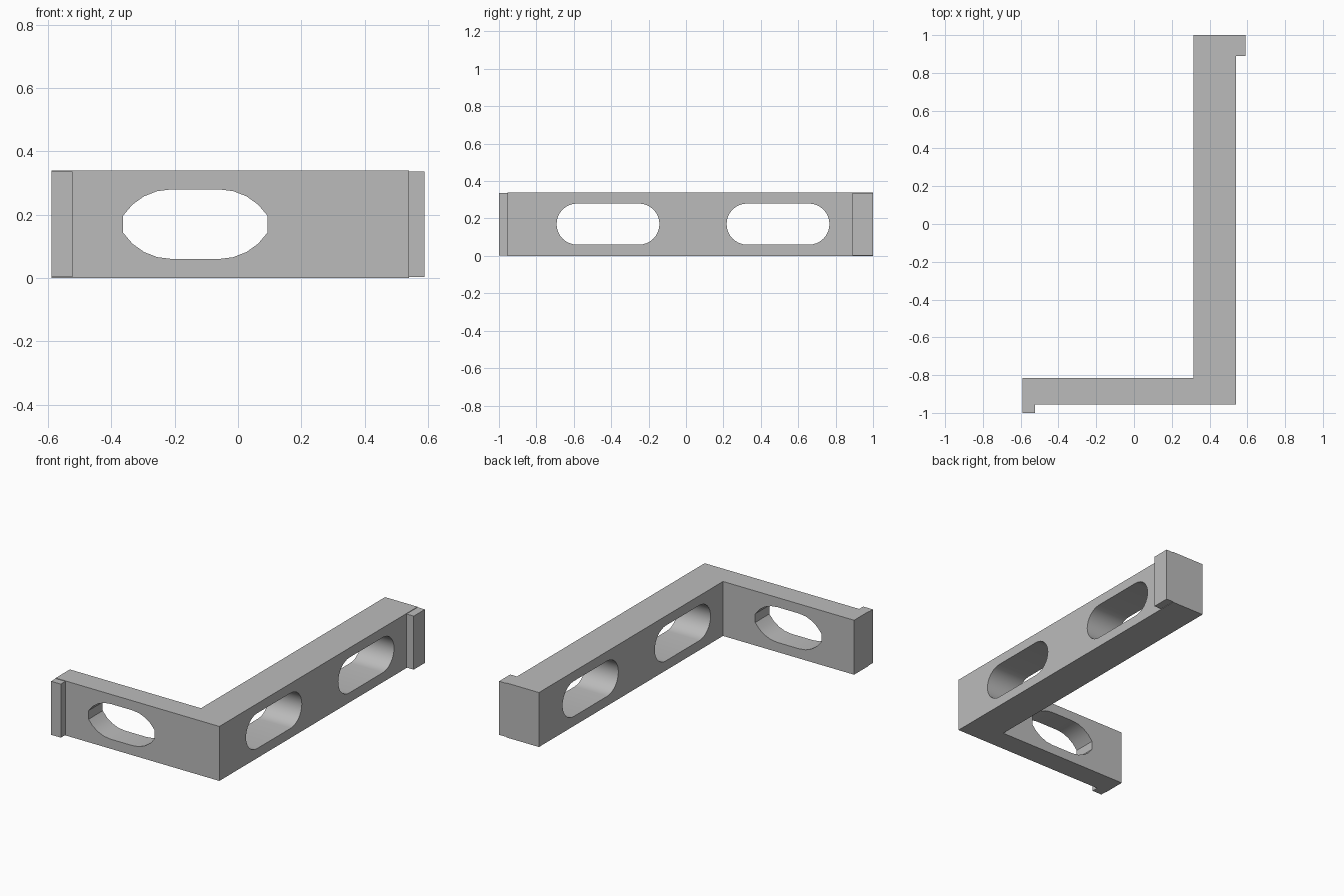
import bpy, bmesh, math
from mathutils import Matrix

cube = bpy.data.objects.get("Cube")
if cube:
    bpy.data.objects.remove(cube, do_unlink=True)

HEIGHT = 0.34
MID = 0.17

grey = bpy.data.materials.new("plain grey")
grey.use_nodes = True
grey.diffuse_color = (0.5, 0.5, 0.5, 1)
grey.node_tree.nodes["Principled BSDF"].inputs["Base Color"].default_value = (0.5, 0.5, 0.5, 1)


def prism(name, outline, low, high, matrix=Matrix()):
    """Extrude a flat outline along z, then place it with a matrix."""
    bm = bmesh.new()
    base = bm.faces.new([bm.verts.new((u, v, low)) for u, v in outline])
    top = bmesh.ops.extrude_face_region(bm, geom=[base])["geom"]
    moved = [g for g in top if isinstance(g, bmesh.types.BMVert)]
    bmesh.ops.translate(bm, verts=moved, vec=(0, 0, high - low))
    bmesh.ops.transform(bm, matrix=matrix, verts=bm.verts)
    bmesh.ops.recalc_face_normals(bm, faces=bm.faces)
    mesh = bpy.data.meshes.new(name)
    bm.to_mesh(mesh)
    bm.free()
    mesh.materials.append(grey)
    obj = bpy.data.objects.new(name, mesh)
    bpy.context.collection.objects.link(obj)
    return obj


def slot_outline(half_flat, radius, sweep, steps):
    """Slot with flat top and bottom; each corner is an arc of the given sweep."""
    corner = []
    for i in range(steps + 1):
        a = sweep * i / steps
        corner.append((half_flat + radius * math.sin(a),
                       0.11 - radius * (1 - math.cos(a))))
    right = corner + [(u, -v) for u, v in reversed(corner) if v > 0.001]
    if corner[-1][1] <= 0.001:
        right = corner + [(u, -v) for u, v in reversed(corner[:-1])]
    return right + [(-u, -v) for u, v in right]


# L-shaped frame
frame = prism("corner_frame",
              [(-0.59, -0.955), (0.54, -0.955), (0.54, 1), (0.315, 1),
               (0.315, -0.815), (-0.59, -0.815)], 0, HEIGHT)

# Slot cutters: one through the short arm, two through the long arm
cutters = []
facing_front = Matrix.Translation((-0.135, -0.885, MID)) @ Matrix.Rotation(math.pi / 2, 4, "X")
cutters.append(prism("short_arm_cutter",
                     slot_outline(0.075, 0.1825, math.radians(57), 4),
                     -0.2, 0.2, facing_front))
turn = Matrix.Rotation(math.pi / 2, 4, "Z") @ Matrix.Rotation(math.pi / 2, 4, "X")
for y in (-0.417, 0.492):
    cutters.append(prism("long_arm_cutter",
                         slot_outline(0.165, 0.11, math.pi / 2, 8),
                         -0.2, 0.2, Matrix.Translation((0.43, y, MID)) @ turn))

bpy.ops.object.select_all(action="DESELECT")
bpy.context.view_layer.objects.active = frame
frame.select_set(True)
for cutter in cutters:
    cutter.hide_render = True
    cut = frame.modifiers.new("slot", "BOOLEAN")
    cut.operation = "DIFFERENCE"
    cut.solver = "EXACT"
    cut.object = cutter
    bpy.ops.object.modifier_apply(modifier=cut.name)
for cutter in cutters:
    bpy.data.objects.remove(cutter, do_unlink=True)
bpy.ops.object.shade_smooth_by_angle(angle=math.radians(25))

# End lips, a hair shorter than the frame
for name, x0, x1, y0, y1 in (("short_arm_lip", -0.59, -0.523, -1, -0.955),
                             ("long_arm_lip", 0.54, 0.59, 0.89, 1)):
    prism(name, [(x0, y0), (x1, y0), (x1, y1), (x0, y1)], 0.003, HEIGHT - 0.003)
